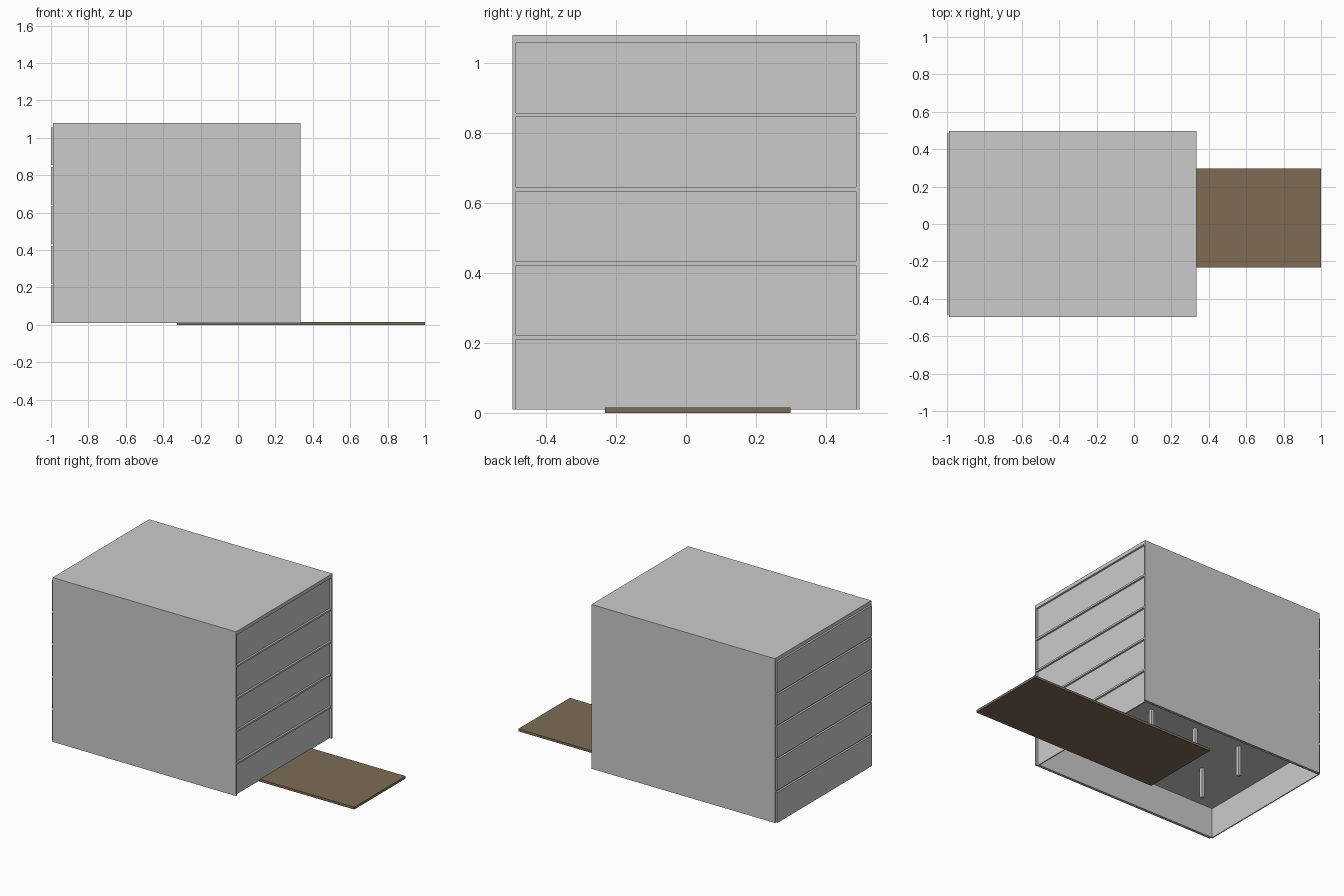
import bpy
import bmesh
from mathutils import Vector

old = bpy.data.objects.get("Cube")
if old:
    bpy.data.objects.remove(old)


def make_material(name, rgb):
    mat = bpy.data.materials.new(name)
    mat.use_nodes = True
    color = (*rgb, 1.0)
    mat.diffuse_color = color
    mat.node_tree.nodes["Principled BSDF"].inputs["Base Color"].default_value = color
    return mat


grey = make_material("light grey", (0.6, 0.6, 0.6))
brown = make_material("brown", (0.21, 0.15, 0.094))


def block(name, low, high, mat, open_bottom=False):
    """Box between two corners, optionally a hollow shell open below."""
    low, high = Vector(low), Vector(high)
    bm = bmesh.new()
    bmesh.ops.create_cube(bm, size=1)
    bmesh.ops.scale(bm, vec=high - low, verts=bm.verts)
    bmesh.ops.translate(bm, vec=(low + high) / 2, verts=bm.verts)
    if open_bottom:
        bm.normal_update()
        bottom = [f for f in bm.faces if f.normal.z < -0.9]
        bmesh.ops.delete(bm, geom=bottom, context="FACES")
    mesh = bpy.data.meshes.new(name)
    bm.to_mesh(mesh)
    bm.free()
    mesh.materials.append(mat)
    obj = bpy.data.objects.new(name, mesh)
    bpy.context.collection.objects.link(obj)
    if open_bottom:
        shell = obj.modifiers.new("walls", "SOLIDIFY")
        shell.thickness = 0.01
        shell.offset = -1
    return obj


# Main dimensions
back, front = -0.988, 0.333
half_width, wall = 0.496, 0.01
base, top = 0.01, 1.08
tray_height, pitch, slide = 0.2, 0.2115, 0.012
inner = half_width - wall

# Outer case: two side walls and a roof, open at both ends
for side, label in ((-1, "right"), (1, "left")):
    ys = sorted((side * half_width, side * inner))
    block(f"{label}_wall", (back, ys[0], base), (front, ys[1], top), grey)
roof_base = base + 4 * pitch + tray_height
block("roof", (back, -inner, roof_base), (front, inner, top), grey)

# Stack of trays pushed slightly out of the back, with shelves between
for level in range(5):
    z = base + level * pitch
    block(f"tray_{level + 1}", (back - slide, -inner + 0.001, z),
          (front - slide, inner - 0.001, z + tray_height), grey, open_bottom=True)
    if level < 4:
        block(f"shelf_{level + 1}", (back, -inner, z + tray_height),
              (front, inner, z + pitch), grey)
    # Two rows of three posts under each tray top
    for i, x in enumerate((-0.65, -0.32, 0.01)):
        for j, y in enumerate((-0.16, 0.17)):
            block(f"post_{level + 1}_{i + 1}_{j + 1}", (x - 0.01, y - 0.01, z),
                  (x + 0.01, y + 0.01, z + tray_height - 0.005), grey)

# Flat board lying beneath and sticking out
block("board", (-0.325, -0.232, 0), (1, 0.298, 0.015), brown)
